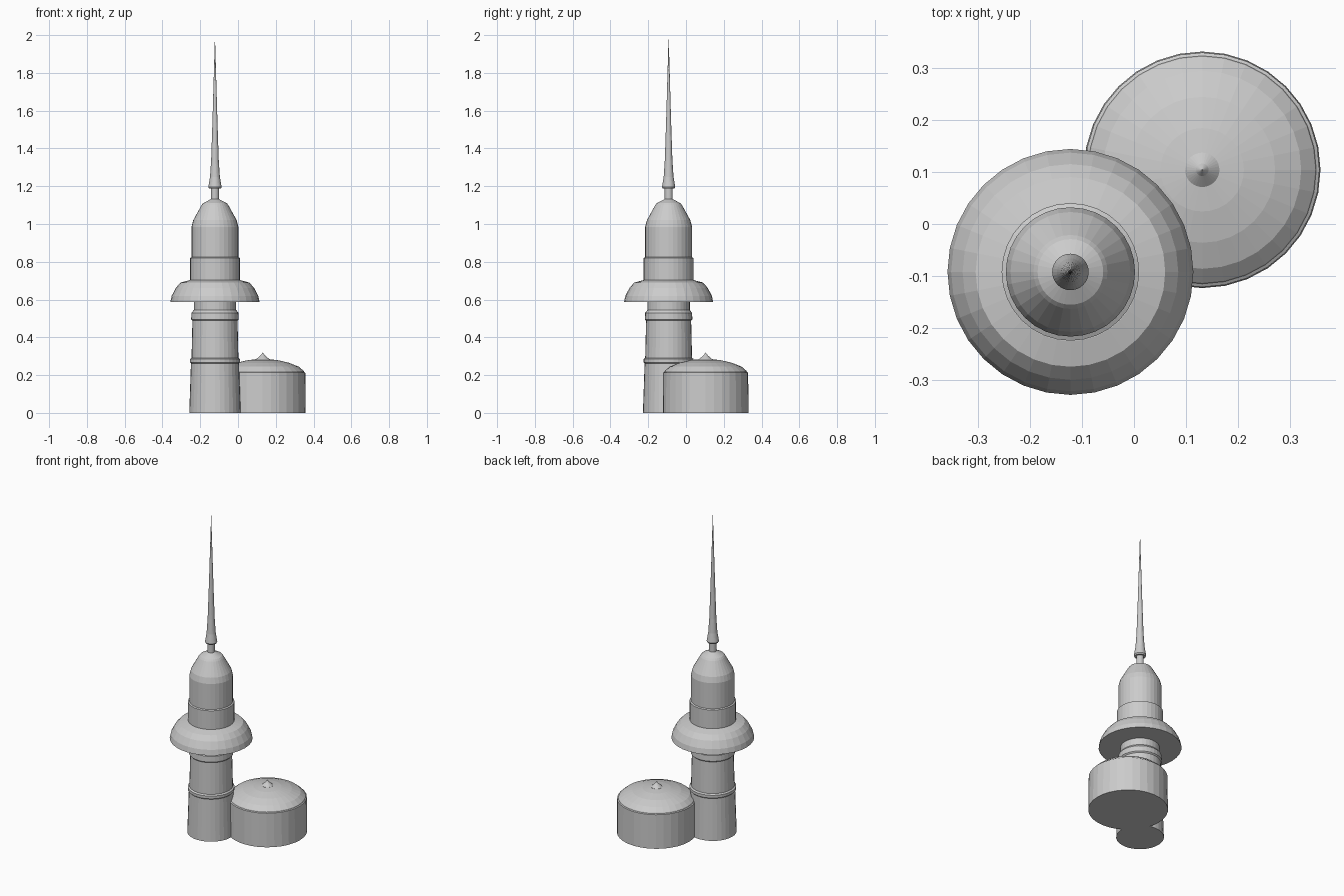
import bpy
import bmesh
from math import cos, sin, tau

if "Cube" in bpy.data.objects:
    bpy.data.objects.remove(bpy.data.objects["Cube"])

GREY = (0.6, 0.6, 0.6, 1)
stone = bpy.data.materials.new("grey stone")
stone.diffuse_color = GREY
stone.use_nodes = True
stone.node_tree.nodes["Principled BSDF"].inputs["Base Color"].default_value = GREY

TOWER = (-0.122, -0.092)
ANNEX = (0.131, 0.104)


def lathe(name, centre, profile, sides=32):
    """Closed solid of revolution from (radius, height) pairs, bottom to top."""
    bm = bmesh.new()
    rings = []
    for r, z in profile:
        count = sides if r > 0 else 1
        rings.append([bm.verts.new((r * cos(tau * i / sides), r * sin(tau * i / sides), z))
                      for i in range(count)])
    for low, high in zip(rings, rings[1:]):
        for i in range(sides):
            j = (i + 1) % sides
            if len(high) == 1:
                bm.faces.new((low[i], low[j], high[0]))
            else:
                bm.faces.new((low[i], low[j], high[j], high[i]))
    bm.faces.new(rings[0][::-1])
    if len(rings[-1]) > 1:
        bm.faces.new(rings[-1])
    mesh = bpy.data.meshes.new(name)
    bm.to_mesh(mesh)
    bm.free()
    mesh.materials.append(stone)
    obj = bpy.data.objects.new(name, mesh)
    obj.location = (*centre, 0)
    bpy.context.collection.objects.link(obj)
    return obj


# Tapered shaft with its two bands
lathe("tower_shaft", TOWER, [(0.136, 0), (0.127, 0.265), (0.124, 0.29), (0.119, 0.5),
                             (0.112, 0.545), (0.112, 0.6)])
lathe("lower_band", TOWER, [(0.127, 0.262), (0.133, 0.268), (0.133, 0.285), (0.123, 0.292)])
lathe("upper_band", TOWER, [(0.119, 0.488), (0.126, 0.495), (0.124, 0.53), (0.112, 0.545)])

# Flared balcony roof
lathe("balcony_skirt", TOWER, [(0.236, 0.588), (0.229, 0.62), (0.207, 0.662),
                               (0.182, 0.69), (0.133, 0.703)])

# Upper drum, domed cap and neck
lathe("upper_drum", TOWER, [(0.132, 0.69), (0.132, 0.82), (0.124, 0.824)])
lathe("tower_cap", TOWER, [(0.124, 0.82), (0.124, 0.985), (0.115, 1.02), (0.071, 1.1),
                           (0.063, 1.11), (0.021, 1.132)])
lathe("spire_neck", TOWER, [(0.021, 1.12), (0.021, 1.2)])
lathe("spire", TOWER, [(0.031, 1.187), (0.035, 1.195), (0.026, 1.25), (0.02, 1.34),
                       (0.013, 1.55), (0, 2)])

# Low round annex with shallow dome and finial
lathe("annex_wall", ANNEX, [(0.227, 0), (0.225, 0.213), (0.218, 0.217)])
lathe("annex_dome", ANNEX, [(0.221, 0.21), (0.217, 0.222), (0.19, 0.245), (0.14, 0.265),
                            (0.08, 0.279), (0.03, 0.285)])
lathe("annex_finial", ANNEX, [(0.028, 0.278), (0.033, 0.286), (0.012, 0.304), (0, 0.32)])
